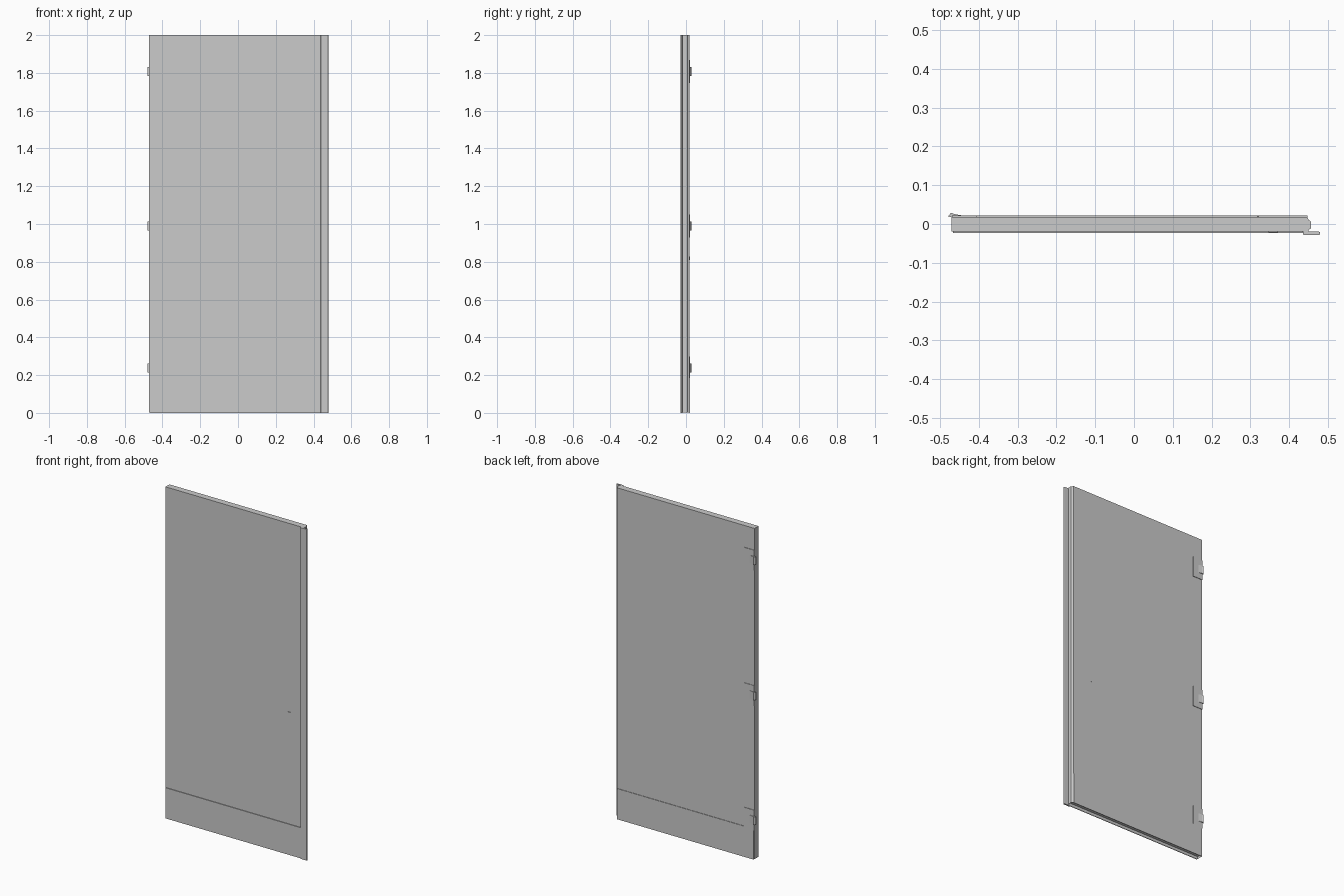
import bpy, bmesh

if "Cube" in bpy.data.objects:
    bpy.data.objects.remove(bpy.data.objects["Cube"])


def prism(name, pts, z0, z1):
    """Extrude an xy outline from z0 to z1."""
    bm = bmesh.new()
    face = bm.faces.new([bm.verts.new((x, y, z0)) for x, y in pts])
    new = bmesh.ops.extrude_face_region(bm, geom=[face])["geom"]
    bmesh.ops.translate(bm, vec=(0, 0, z1 - z0),
                        verts=[v for v in new if isinstance(v, bmesh.types.BMVert)])
    bmesh.ops.recalc_face_normals(bm, faces=bm.faces)
    me = bpy.data.meshes.new(name)
    bm.to_mesh(me)
    bm.free()
    ob = bpy.data.objects.new(name, me)
    bpy.context.collection.objects.link(ob)
    return ob


def box(name, x0, x1, y0, y1, z0, z1):
    return prism(name, [(x0, y0), (x1, y0), (x1, y1), (x0, y1)], z0, z1)


# Door slab with a tapered lip on the latch edge
slab = prism("door_slab", [
    (-0.471, -0.0195), (0.450, -0.0195), (0.451, -0.014), (0.456, -0.012),
    (0.456, 0.007), (0.451, 0.010), (0.447, 0.0185), (-0.471, 0.0185)], 0.003, 2.0)

# Shallow channel in the underside
bm = bmesh.new()
bm.from_mesh(slab.data)
bottom = min(bm.faces, key=lambda f: f.calc_center_median().z)
bmesh.ops.inset_region(bm, faces=[bottom], thickness=0.004)
bmesh.ops.translate(bm, verts=bottom.verts, vec=(0, 0, 0.012))
bm.to_mesh(slab.data)
bm.free()

# Kick plates on both sides
box("front_kick_plate", -0.467, 0.436, -0.0235, -0.0195, 0.0, 0.185)
box("back_kick_plate", -0.467, 0.447, 0.0185, 0.0215, 0.0, 0.185)

# Overlapping strip along the latch edge, with chamfered corners
prism("edge_strip", [
    (0.436, -0.0215), (0.436, -0.026), (0.439, -0.029), (0.477, -0.029),
    (0.48, -0.026), (0.48, -0.0215), (0.477, -0.0195), (0.438, -0.0195)], 0.0, 2.0)

# Hinges: flat leaf plus a tilted knuckle
for i, z in enumerate((0.238, 0.99, 1.808), 1):
    box(f"hinge_leaf_{i}", -0.470, -0.405, 0.0185, 0.0215, z - 0.061, z + 0.061)
    prism(f"hinge_knuckle_{i}", [
        (-0.480, 0.0195), (-0.465, 0.016), (-0.435, 0.0205), (-0.463, 0.0255),
        (-0.472, 0.029)], z - 0.024, z + 0.024)

# Lock details
box("front_lock_slot", 0.347, 0.372, -0.0225, -0.0195, 0.857, 0.862)
box("back_lock_stud", 0.317, 0.323, 0.0185, 0.0205, 0.810, 0.828)
